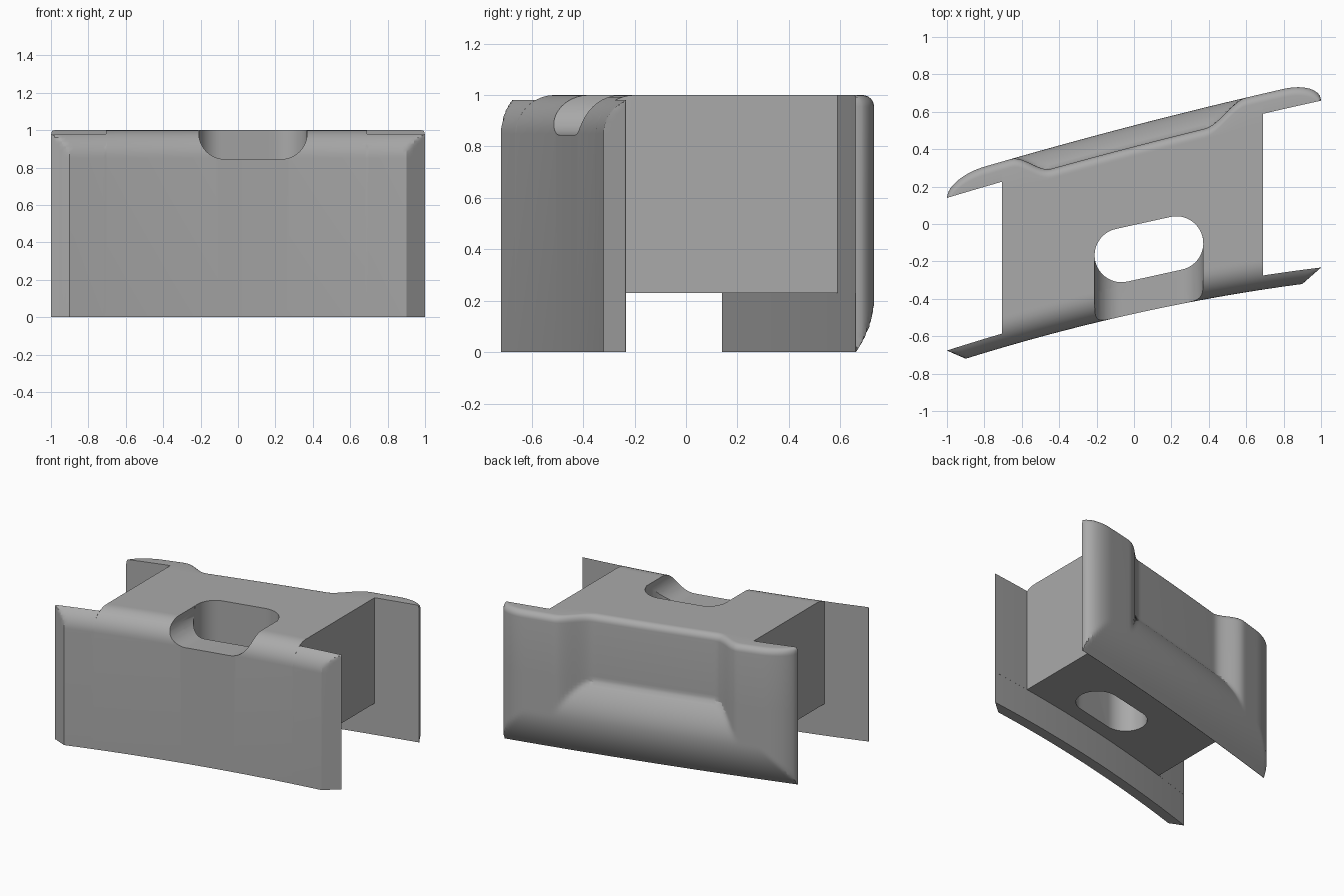
import bpy, bmesh, math

if "Cube" in bpy.data.objects:
    bpy.data.objects.remove(bpy.data.objects["Cube"])

grey = bpy.data.materials.new("plain_grey")
grey.use_nodes = True
grey.diffuse_color = (0.4, 0.4, 0.4, 1)
grey.node_tree.nodes["Principled BSDF"].inputs["Base Color"].default_value = grey.diffuse_color

LEFT, RIGHT = -0.705, 0.69      # sides of the core block
UNDER = 0.23                    # underside of the core block
FRONT_T, BACK_T = 0.075, 0.107  # plate thicknesses
FRONT_R, BACK_R = 0.15, 0.045   # top edge rounding


def front_outer(x):
    return -0.48 + 0.222 * x - 0.05 * x * x


def back_inner(x):
    return 0.42 + 0.26 * x - 0.02 * x * x


def smooth(a, b, x):
    t = min(max((x - a) / (b - a), 0), 1)
    return t * t * (3 - 2 * t)


def loft(name, rings):
    """Skin a row of equal closed rings and cap both ends."""
    bm = bmesh.new()
    rows = [[bm.verts.new(p) for p in ring] for ring in rings]
    n = len(rows[0])
    for a, b in zip(rows, rows[1:]):
        for i in range(n):
            j = (i + 1) % n
            bm.faces.new((a[i], a[j], b[j], b[i]))
    bm.faces.new(rows[0])
    bm.faces.new(rows[-1])
    bmesh.ops.recalc_face_normals(bm, faces=bm.faces)
    mesh = bpy.data.meshes.new(name)
    bm.to_mesh(mesh)
    bm.free()
    mesh.materials.append(grey)
    ob = bpy.data.objects.new(name, mesh)
    bpy.context.collection.objects.link(ob)
    return ob


def roll(thick, r, steps=10):
    """Points (depth, z) over a rounded top edge, stopped at the inner face."""
    end = math.acos(1 - min(thick, r) / r)
    return [(r * (1 - math.cos(end * i / steps)), 1 - r + r * math.sin(end * i / steps))
            for i in range(steps + 1)]


def in_block(x):
    return LEFT < x < RIGHT


# Stations along x, doubled where the plates meet the block sides
stations = [i / 50 for i in range(-50, 51)]
for s in (LEFT, RIGHT):
    stations += [s - 0.0005, s + 0.0005]
stations = sorted(stations + [-0.995, 0.995, -0.99, 0.99])


# Front plate: gently bowed, rolled top, bevelled ends
def front_ring(x):
    inner = front_outer(x) + FRONT_T
    deep = inner + (0.09 if in_block(x) else 0)
    clip = max(0.002, FRONT_T * min(1, (1 - abs(x)) / 0.1))
    outer = lambda d: inner - min(FRONT_T - d, clip)
    pts = [(inner, 0), (outer(0), 0)]
    arc = roll(deep - front_outer(x), FRONT_R)
    pts += [(outer(d), z) for d, z in arc]
    top = arc[-1][1]
    pts += [(deep + 0.0005, top), (deep + 0.0005, UNDER), (inner, UNDER)]
    return [(x, y, z) for y, z in pts]


front_plate = loft("front_plate", [front_ring(x) for x in stations])


# Back plate: end lobes, middle recess, flared sill, tapered lower edge
def back_thickness(x, z):
    e = min(1, (1 - abs(x)) / 0.2)
    end = BACK_T * math.sqrt(max(0, 1 - (1 - e) ** 2))
    lobe = 1 - smooth(-0.66, -0.44, x) + smooth(0.38, 0.6, x)
    wall = BACK_T * lobe - 0.006 * (1 - lobe)
    sill = BACK_T * (1 - max(0, (z - 0.28) / 0.24) ** 2)
    taper = BACK_T * (1 - max(0, 1 - z / 0.28) ** 2)
    t = min(end, taper, max(wall, sill))
    return t if in_block(x) and z > UNDER else max(t, 0.002)


def back_ring(x):
    inner = back_inner(x)
    deep = inner - (0.06 if in_block(x) else 0)
    pts = [(inner, 0)]
    for i in range(29):
        z = i * 0.02
        pts.append((inner + back_thickness(x, z), z))
    t = back_thickness(x, 1)
    arc = roll(inner + t - deep, BACK_R, 6)
    pts += [(inner + t - d, z) for d, z in arc]
    pts += [(deep - 0.0005, arc[-1][1]), (deep - 0.0005, UNDER), (inner, UNDER)]
    return [(x, y, z) for y, z in pts]


back_plate = loft("back_plate", [back_ring(x) for x in stations])


# Core block between the plates
def block_ring(x):
    y0, y1 = front_outer(x) + 0.155, back_inner(x) - 0.055
    return [(x, y0, UNDER), (x, y0, 1), (x, y1, 1), (x, y1, UNDER)]


span = [LEFT + (RIGHT - LEFT) * i / 24 for i in range(25)]
core_block = loft("core_block", [block_ring(x) for x in span])

# Slanted through-slot cutter
SLOPE, CX, CY = 0.22, 0.08, -0.135
tilt = math.atan(SLOPE)
outline = []
for i in range(50):
    a = math.pi * (i % 25) / 24 - math.pi / 2 + (math.pi if i >= 25 else 0)
    u = 0.144 * math.cos(a) + (0.15 if i < 25 else -0.15)
    v = 0.144 * math.sin(a)
    outline.append((CX + u * math.cos(tilt) - v * math.sin(tilt),
                    CY + u * math.sin(tilt) + v * math.cos(tilt)))
slot_cutter = loft("slot_cutter", [[(x, y, z) for x, y in outline] for z in (-0.2, 1.2)])

# Round-bottomed notch cutter running from the slot out through the front
half, r, floor = 0.29, 0.14, 0.845
u_shape = [(CX + half, 1.2), (CX - half, 1.2)]
for side in (-1, 1):
    for i in range(13):
        a = math.pi / 2 * (i if side < 0 else 12 - i) / 12
        u_shape.append((CX + side * (half - r + r * math.cos(a)), floor + r - r * math.sin(a)))
notch_cutter = loft("notch_cutter", [[(x, -1, z) for x, z in u_shape],
                                     [(x, CY + SLOPE * (x - CX), z) for x, z in u_shape]])

cutters = (slot_cutter, notch_cutter)
for ob in (front_plate, core_block):
    for cutter in cutters:
        mod = ob.modifiers.new("cut", "BOOLEAN")
        mod.operation = "DIFFERENCE"
        mod.solver = "EXACT"
        mod.object = cutter
        bpy.context.view_layer.objects.active = ob
        bpy.ops.object.modifier_apply(modifier=mod.name)
for cutter in cutters:
    bpy.data.objects.remove(cutter)

# Smooth the curves, keep the edges crisp
for ob in (front_plate, back_plate, core_block):
    bpy.ops.object.select_all(action="DESELECT")
    ob.select_set(True)
    bpy.context.view_layer.objects.active = ob
    bpy.ops.object.shade_smooth_by_angle(angle=math.radians(25))
